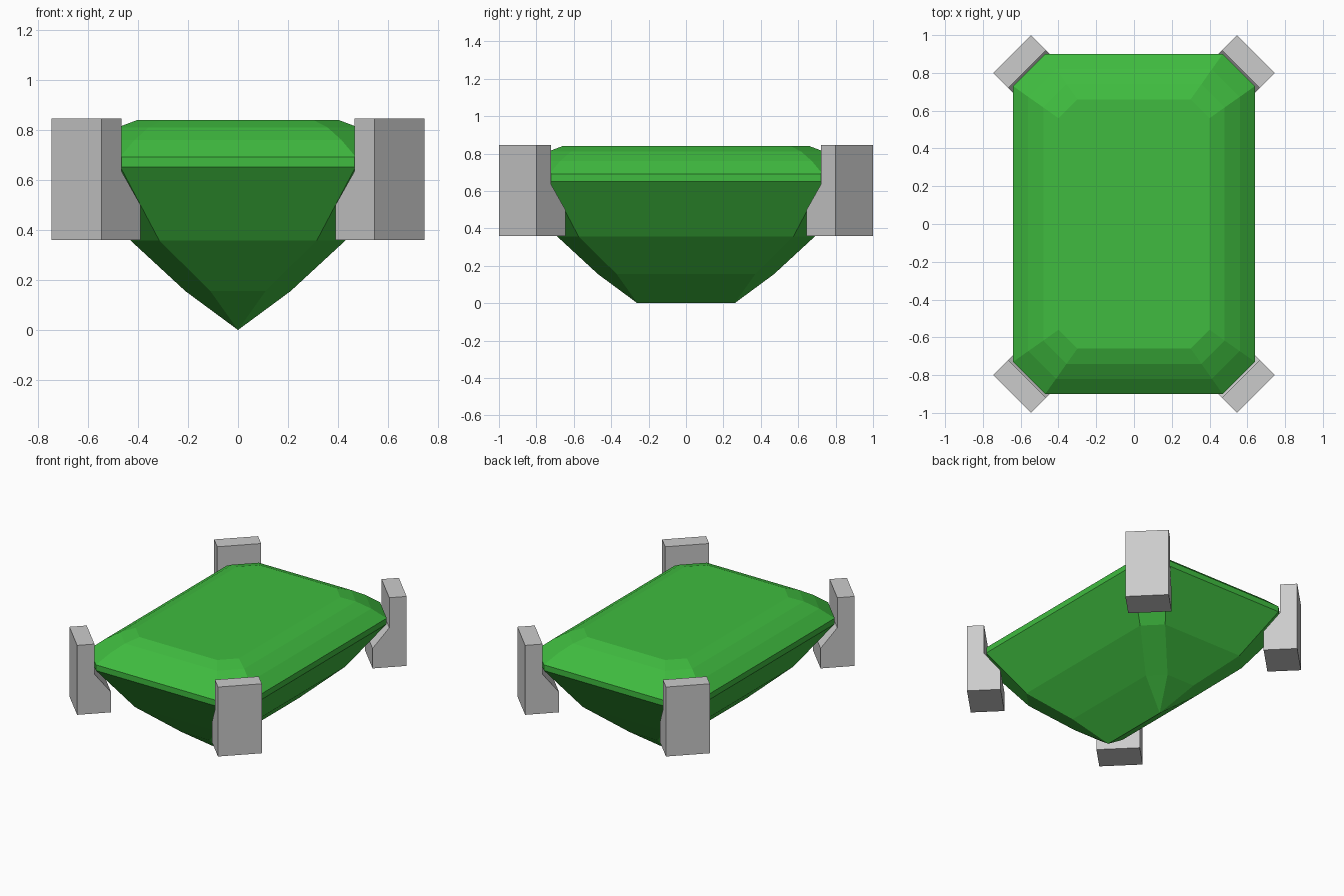
import bpy, bmesh
from math import sqrt

if "Cube" in bpy.data.objects:
    bpy.data.objects.remove(bpy.data.objects["Cube"])


def make_object(name, bm):
    bmesh.ops.remove_doubles(bm, verts=bm.verts, dist=0.0005)
    bmesh.ops.recalc_face_normals(bm, faces=bm.faces)
    mesh = bpy.data.meshes.new(name)
    bm.to_mesh(mesh)
    bm.free()
    obj = bpy.data.objects.new(name, mesh)
    bpy.context.collection.objects.link(obj)
    return obj


def octagon(bm, x, y, cut, z):
    # Rectangle outline with trimmed corners
    pts = [(x, y - cut), (x - cut, y), (cut - x, y), (-x, y - cut),
           (-x, cut - y), (cut - x, -y), (x - cut, -y), (x, cut - y)]
    return [bm.verts.new((px, py, z)) for px, py in pts]


# Step-cut gem: half width, half length, corner trim, height
steps = [
    (0.40, 0.66, 0.10, 0.84),     # table
    (0.48, 0.74, 0.123, 0.81),
    (0.56, 0.82, 0.147, 0.76),
    (0.64, 0.90, 0.17, 0.692),    # girdle
    (0.64, 0.90, 0.17, 0.652),
    (0.43, 0.69, 0.115, 0.358),   # pavilion
    (0.21, 0.47, 0.10, 0.155),
    (0.0, 0.26, 0.0, 0.0),        # keel
]
bm = bmesh.new()
rings = [octagon(bm, *s) for s in steps]
bm.faces.new(rings[0])
for a, b in zip(rings, rings[1:]):
    for i in range(8):
        j = (i + 1) % 8
        bm.faces.new((a[i], a[j], b[j], b[i]))
gem = make_object("gem", bm)
green = bpy.data.materials.new("green")
green.diffuse_color = (0.05, 0.5, 0.05, 1)
green.use_nodes = True
green.node_tree.nodes["Principled BSDF"].inputs["Base Color"].default_value = green.diffuse_color
gem.data.materials.append(green)

# Corner prongs: notched profile (distance along the diagonal, height)
outer, inner, seat = 1.545 / sqrt(2), 1.235 / sqrt(2), 1.387 / sqrt(2)
profile = [(outer, 0.36), (inner, 0.36), (inner, 0.50),
           (seat, 0.635), (seat, 0.846), (outer, 0.846)]
offset, half = 0.255 / sqrt(2), 0.2 / sqrt(2)
for sx, side in ((1, "right"), (-1, "left")):
    for sy, end in ((1, "back"), (-1, "front")):
        bm = bmesh.new()
        loops = [[bm.verts.new((sx * (d - t) / sqrt(2), sy * (d + t) / sqrt(2), z))
                  for d, z in profile]
                 for t in (offset - half / 1.0 * 0.7071 * sqrt(2) + half * 0.0, offset + half)]
        bm.faces.new(loops[0])
        bm.faces.new(loops[1])
        for i in range(len(profile)):
            j = (i + 1) % len(profile)
            bm.faces.new((loops[0][i], loops[0][j], loops[1][j], loops[1][i]))
        make_object(f"prong_{end}_{side}", bm)
